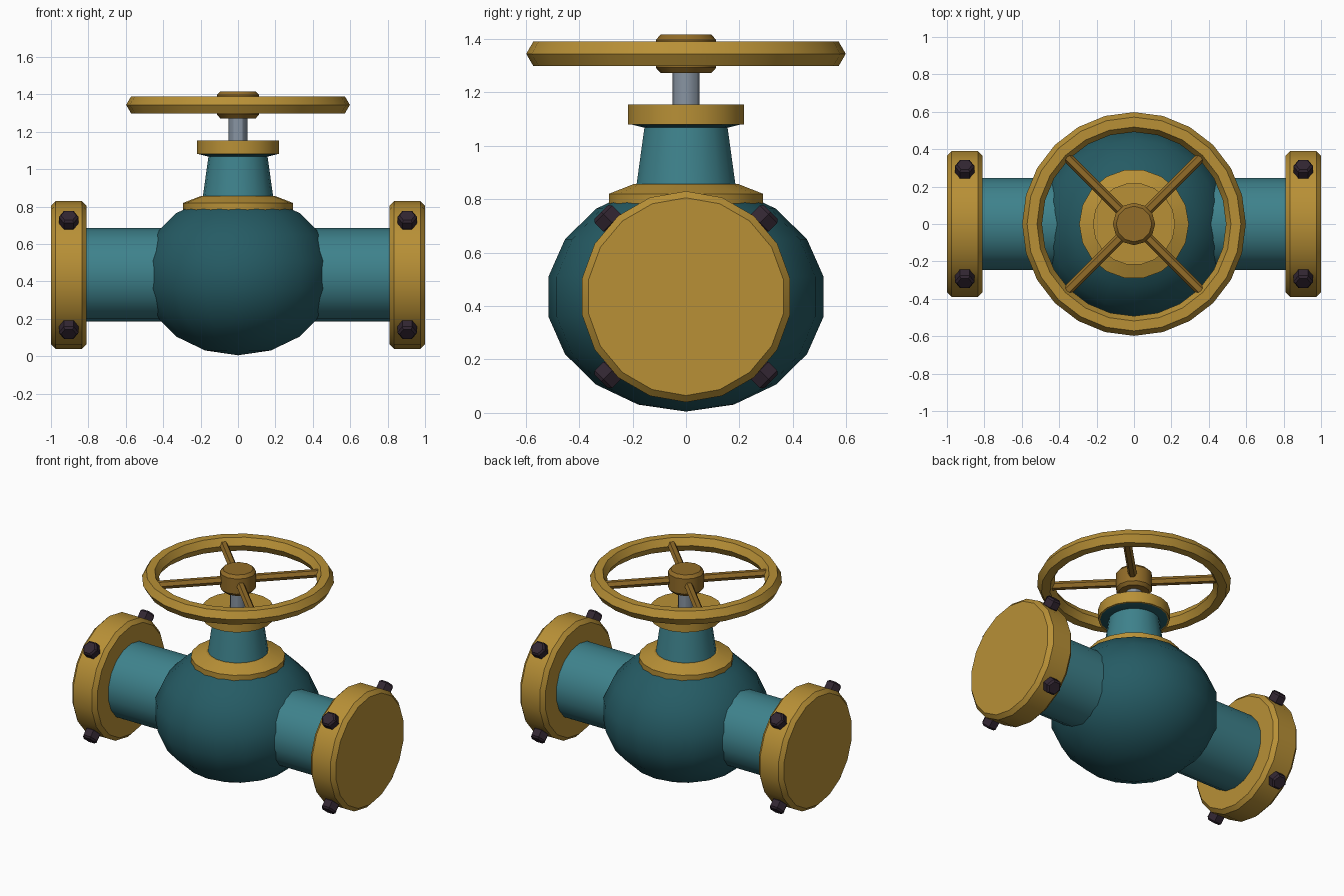
import bpy, bmesh, math
from mathutils import Matrix, Vector

if "Cube" in bpy.data.objects:
    bpy.data.objects.remove(bpy.data.objects["Cube"])


def material(name, *rgb):
    mat = bpy.data.materials.new(name)
    lin = [((c / 255 + 0.055) / 1.055) ** 2.4 for c in rgb]
    mat.diffuse_color = (*lin, 1)
    mat.use_nodes = True
    mat.node_tree.nodes["Principled BSDF"].inputs["Base Color"].default_value = mat.diffuse_color
    return mat


GOLD = material("gold paint", 184, 144, 54)
DARK_GOLD = material("dark gold paint", 146, 108, 40)
TEAL = material("teal paint", 62, 130, 140)
DARK_TEAL = material("dark teal paint", 37, 91, 100)
STEEL = material("steel", 136, 148, 162)
BOLT = material("dark bolt metal", 50, 38, 50)

AXIS_Z = 0.435  # height of the pipe centreline


def finish(name, bm, mat, matrix=Matrix(), angle=30):
    bmesh.ops.recalc_face_normals(bm, faces=bm.faces)
    mesh = bpy.data.meshes.new(name)
    bm.to_mesh(mesh)
    bm.free()
    mesh.materials.append(mat)
    obj = bpy.data.objects.new(name, mesh)
    bpy.context.collection.objects.link(obj)
    obj.matrix_world = matrix
    bpy.ops.object.select_all(action='DESELECT')
    obj.select_set(True)
    bpy.context.view_layer.objects.active = obj
    bpy.ops.object.shade_smooth_by_angle(angle=math.radians(angle))
    return obj


def lathe(name, profile, mat, sides=18, matrix=Matrix(), closed=False, angle=30):
    """Spin (radius, height) points around z; capped, or closed into a ring."""
    bm = bmesh.new()
    rings = []
    for r, z in profile:
        rings.append([bm.verts.new((r * math.cos(2 * math.pi * i / sides),
                                    r * math.sin(2 * math.pi * i / sides), z))
                      for i in range(sides)])
    pairs = list(zip(rings, rings[1:]))
    if closed:
        pairs.append((rings[-1], rings[0]))
    else:
        bm.faces.new(rings[0])
        bm.faces.new(rings[-1])
    for a, b in pairs:
        for i in range(sides):
            j = (i + 1) % sides
            bm.faces.new((a[i], a[j], b[j], b[i]))
    return finish(name, bm, mat, matrix, angle)


def aim(direction, origin, roll=0.0):
    """Matrix that points local z along a direction."""
    quat = Vector(direction).to_track_quat('Z', 'Y')
    return (Matrix.Translation(origin) @ quat.to_matrix().to_4x4()
            @ Matrix.Rotation(roll, 4, 'Z'))


# Round valve body
bm = bmesh.new()
bmesh.ops.create_uvsphere(bm, u_segments=18, v_segments=9, radius=1)
bmesh.ops.scale(bm, vec=(0.523, 0.523, 0.43), verts=bm.verts)
finish("valve_body", bm, DARK_TEAL, Matrix.Translation((0, 0, AXIS_Z)))

# Pipes, end flanges and radial flange bolts
for side, label in ((1, "right"), (-1, "left")):
    along = Matrix.Translation((0, 0, AXIS_Z)) @ Matrix.Rotation(side * math.pi / 2, 4, 'Y')
    lathe(label + "_pipe", [(0.25, 0.3), (0.25, 0.83)], TEAL, matrix=along)
    lathe(label + "_flange",
          [(0.37, 0.81), (0.395, 0.835), (0.395, 0.975), (0.37, 1.0)],
          GOLD, matrix=along)
    for k in range(4):
        a = math.radians(45 + 90 * k)
        out = Vector((0, math.cos(a), math.sin(a)))
        spot = out * 0.414 + Vector((side * 0.905, 0, AXIS_Z))
        m = aim(out, spot)
        # turn the hexagon so a corner points along the pipe
        lx = m.to_3x3().inverted() @ Vector((1, 0, 0))
        m = m @ Matrix.Rotation(math.atan2(lx.y, lx.x), 4, 'Z')
        lathe(f"{label}_bolt_{k + 1}",
              [(0.041, -0.035), (0.053, -0.023), (0.053, 0.023), (0.041, 0.035)],
              BOLT, sides=6, matrix=m)

# Bonnet: base flange, tapered neck, collar and gland flange
lathe("bonnet_base", [(0.293, 0.783), (0.293, 0.82), (0.20, 0.856)], GOLD, angle=15 + 6)
lathe("bonnet_neck", [(0.19, 0.84), (0.157, 1.075)], TEAL)
lathe("neck_collar", [(0.16, 1.068), (0.213, 1.081)], DARK_TEAL)
lathe("gland_flange", [(0.22, 1.08), (0.22, 1.154)], GOLD)

# Stem
lathe("stem", [(0.05, 1.12), (0.05, 1.32)], STEEL, sides=12)

# Handwheel: six-sided rim section, hub and four spokes
WHEEL_Z = 1.344
section = [(0.545 + 0.053 * math.cos(math.radians(60 * i)),
            WHEEL_Z + 0.053 * math.sin(math.radians(60 * i))) for i in range(6)]
lathe("wheel_rim", section, GOLD, sides=24, closed=True)
lathe("wheel_hub", [(0.095, 1.272), (0.113, 1.292), (0.113, 1.396), (0.095, 1.416)],
      DARK_GOLD, sides=12, angle=31)
for k in range(4):
    a = math.radians(45 + 90 * k)
    out = (math.cos(a), math.sin(a), 0)
    lathe(f"wheel_spoke_{k + 1}", [(0.027, 0.08), (0.027, 0.52)], DARK_GOLD, sides=6,
          matrix=aim(out, (0, 0, WHEEL_Z)))
